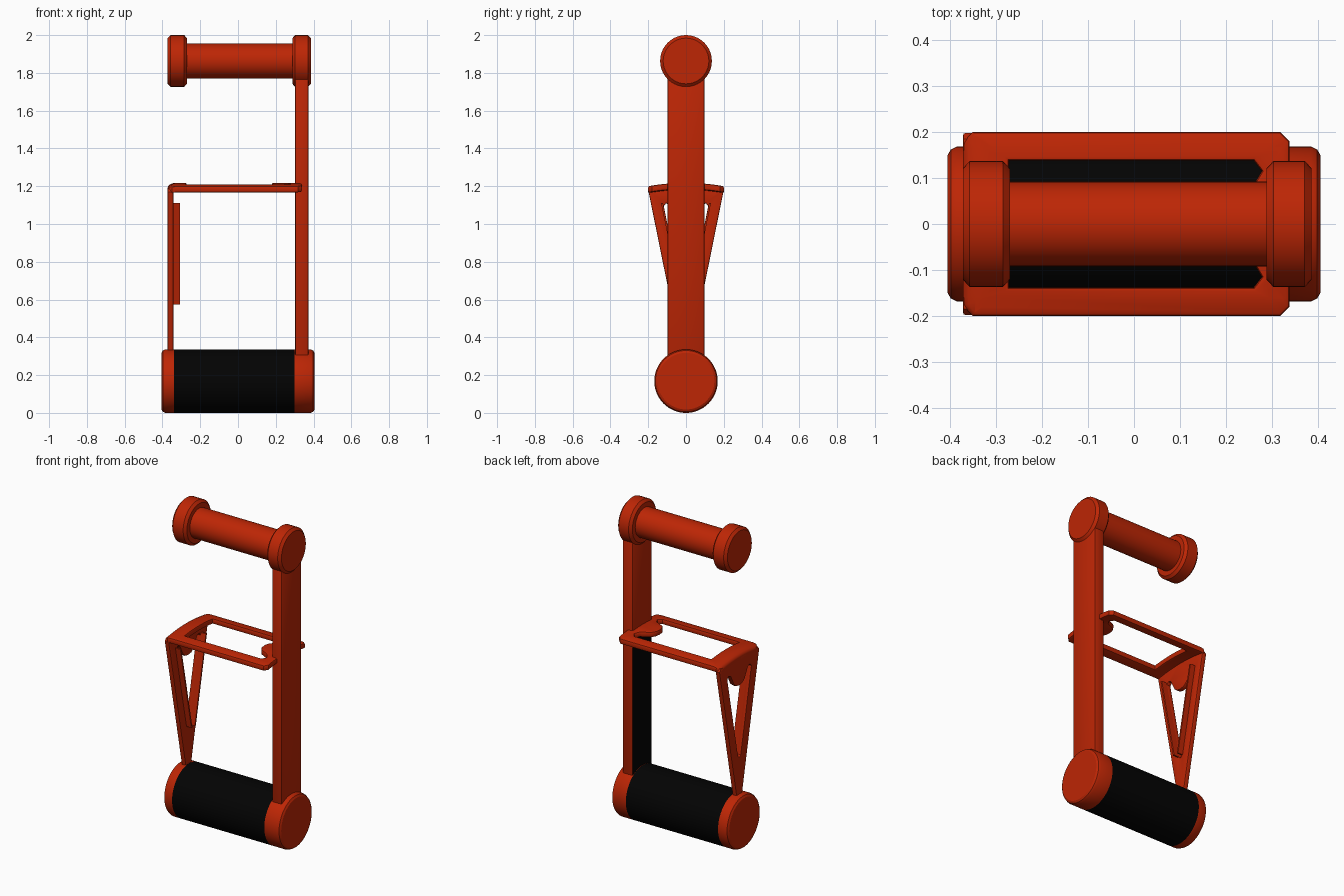
import bpy, bmesh, math
from mathutils import Matrix

if "Cube" in bpy.data.objects:
    bpy.data.objects.remove(bpy.data.objects["Cube"])


def material(name, col):
    m = bpy.data.materials.new(name)
    m.diffuse_color = (*col, 1)
    m.use_nodes = True
    m.node_tree.nodes["Principled BSDF"].inputs["Base Color"].default_value = m.diffuse_color
    return m


RED = material("orange red", (0.51, 0.019, 0.0015))
BLACK = material("black", (0.001, 0.001, 0.001))


def finish(ob, angle=35):
    for m in (RED, BLACK):
        ob.data.materials.append(m)
    bpy.ops.object.select_all(action='DESELECT')
    ob.select_set(True)
    bpy.context.view_layer.objects.active = ob
    bpy.ops.object.shade_smooth_by_angle(angle=math.radians(angle))
    return ob


def from_bmesh(name, bm):
    bmesh.ops.recalc_face_normals(bm, faces=bm.faces)
    me = bpy.data.meshes.new(name)
    bm.to_mesh(me)
    bm.free()
    ob = bpy.data.objects.new(name, me)
    bpy.context.collection.objects.link(ob)
    return ob


def lathe(name, profile, z, sides):
    """Revolve (x, radius) points about a horizontal axis at height z."""
    bm = bmesh.new()
    rings = []
    for x, r in profile:
        rings.append([bm.verts.new((x, r * math.sin(2 * math.pi * i / sides),
                                    z + r * math.cos(2 * math.pi * i / sides)))
                      for i in range(sides)])
    for a, b in zip(rings, rings[1:]):
        for i in range(sides):
            j = (i + 1) % sides
            bm.faces.new((a[i], a[j], b[j], b[i]))
    bm.faces.new(rings[0])
    bm.faces.new(rings[-1])
    return finish(from_bmesh(name, bm), 30)


def slice_at(bm, co, no):
    bmesh.ops.bisect_plane(bm, geom=bm.verts[:] + bm.edges[:] + bm.faces[:],
                           plane_co=co, plane_no=no, dist=1e-5)


def plate(loops, thick, bevel):
    """Flat outline with holes, thickened, rims softened."""
    bm = bmesh.new()
    for pts in loops:
        vs = [bm.verts.new((u, v, -thick / 2)) for u, v in pts]
        for a, b in zip(vs, vs[1:] + vs[:1]):
            bm.edges.new((a, b))
    bmesh.ops.triangle_fill(bm, edges=bm.edges[:], use_beauty=True)
    ext = bmesh.ops.extrude_face_region(bm, geom=bm.faces[:], use_keep_orig=True)
    bmesh.ops.translate(bm, vec=(0, 0, thick),
                        verts=[g for g in ext["geom"] if isinstance(g, bmesh.types.BMVert)])
    bmesh.ops.recalc_face_normals(bm, faces=bm.faces)
    bmesh.ops.dissolve_limit(bm, angle_limit=0.01, verts=bm.verts[:], edges=bm.edges[:])
    rims = [e for e in bm.edges if abs(e.verts[0].co.z - e.verts[1].co.z) < 1e-6
            and e.calc_face_angle(0) > 1]
    bmesh.ops.bevel(bm, geom=rims, offset=bevel, segments=2, profile=0.5, affect='EDGES')
    bmesh.ops.triangulate(bm, faces=[f for f in bm.faces if len(f.verts) > 4])
    return bm


def mirrored(half):
    """Complete a loop by mirroring its second coordinate."""
    return half + [(u, -v) for u, v in reversed(half) if abs(v) > 1e-6]


# Bottom roller with red ends
base = lathe("base_roller", [(-0.405, 0.15), (-0.398, 0.162), (-0.385, 0.168), (-0.34, 0.168),
                             (0.30, 0.168), (0.385, 0.168), (0.398, 0.162), (0.405, 0.15)], 0.168, 64)
for f in base.data.polygons:
    if -0.3 < f.center.x < 0.25 and abs(f.normal.x) < 0.5:
        f.material_index = 1

# Top handle: grip with two end caps
lathe("top_handle", [(-0.372, 0.121), (-0.357, 0.137), (-0.285, 0.137), (-0.27, 0.121), (-0.27, 0.092),
                     (0.288, 0.092), (0.288, 0.121), (0.303, 0.137), (0.371, 0.137), (0.386, 0.121)],
      1.863, 40)

# Upright post, inner face black below the frame
bm = bmesh.new()
bmesh.ops.create_cube(bm, size=1, matrix=Matrix.Translation((0.337, 0, 1.04))
                      @ Matrix.Diagonal((0.07, 0.194, 1.48, 1)))
bmesh.ops.bevel(bm, geom=bm.edges[:], offset=0.008, segments=2, profile=0.5, affect='EDGES')
slice_at(bm, (0, 0, 1.19), (0, 0, 1))
post = from_bmesh("upright_post", bm)
finish(post)
for f in post.data.polygons:
    if f.normal.x < -0.9 and f.center.z < 1.19:
        f.material_index = 1

# Horizontal frame with a tab reaching in from the post side
outer = mirrored([(-0.372, 0), (-0.372, 0.178), (-0.35, 0.2), (0.318, 0.2), (0.338, 0.18), (0.338, 0)])
hole = mirrored([(-0.272, 0), (-0.272, 0.138), (0.26, 0.138), (0.278, 0.115), (0.26, 0.085),
                 (0.20, 0.055), (0.184, 0.03), (0.18, 0)])
bm = plate([outer, hole], 0.034, 0.008)
for i in range(-4, 5):
    slice_at(bm, (0, i * 0.04, 0), (0, 1, 0))
for x in (-0.36, -0.345, -0.33):
    slice_at(bm, (x, 0, 0), (1, 0, 0))
for v in bm.verts:    # crown across the middle, bend at the left edge
    v.co.z += 1.183 + 0.018 * (1 - (v.co.y / 0.2) ** 2) - 10 * max(0, -0.33 - v.co.x) ** 2
finish(from_bmesh("rest_frame", bm))

# Tapered side bracket with triangular opening and a rounded tab
YZ = Matrix(((0, 0, 1, -0.357), (1, 0, 0, 0), (0, 1, 0, 0), (0, 0, 0, 1)))


def side(half):
    return [(y, z) for z, y in mirrored(half)]


bm = plate([side([(0.32, 0), (0.32, 0.026), (1.17, 0.198), (1.188, 0.185), (1.195, 0)]),
            side([(0.565, 0), (0.575, 0.012), (1.095, 0.118), (1.11, 0.105), (1.10, 0.085),
                  (1.04, 0.055), (1.02, 0.03), (1.015, 0)])], 0.03, 0.006)
bm.transform(YZ)
finish(from_bmesh("side_bracket", bm))

# Thin inward flanges along the opening
for s, label in ((1, "back"), (-1, "front")):
    bm = bmesh.new()
    sect = [(0.575, 0.012), (1.11, 0.122), (1.11, 0.132), (0.575, 0.022)]
    a, b = [[bm.verts.new((x, s * y, z)) for z, y in sect] for x in (-0.35, -0.308)]
    bm.faces.new(a)
    bm.faces.new(b)
    for i in range(4):
        j = (i + 1) % 4
        bm.faces.new((a[i], a[j], b[j], b[i]))
    finish(from_bmesh(label + "_flange", bm))
